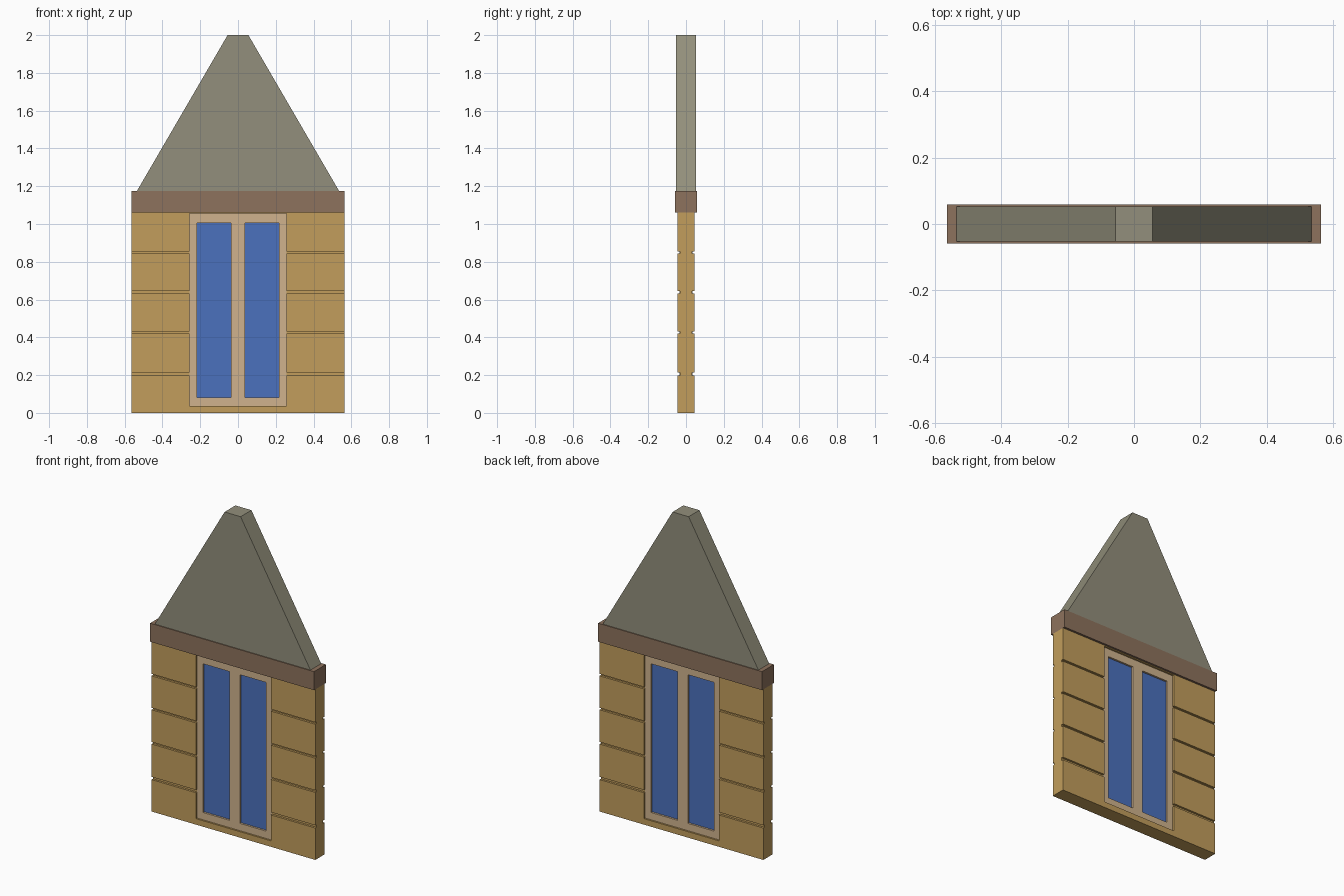
import bpy, bmesh

if "Cube" in bpy.data.objects:
    bpy.data.objects.remove(bpy.data.objects["Cube"])


def material(name, rgb):
    m = bpy.data.materials.new(name)
    m.diffuse_color = (*rgb, 1)
    m.use_nodes = True
    m.node_tree.nodes["Principled BSDF"].inputs["Base Color"].default_value = m.diffuse_color
    return m


def finish(name, bm, mat):
    bmesh.ops.recalc_face_normals(bm, faces=bm.faces)
    me = bpy.data.meshes.new(name)
    bm.to_mesh(me)
    bm.free()
    if mat:
        me.materials.append(mat)
    ob = bpy.data.objects.new(name, me)
    bpy.context.collection.objects.link(ob)
    return ob


def prism(name, profile, direction, mat):
    """Closed polygon extruded along a direction."""
    bm = bmesh.new()
    face = bm.faces.new([bm.verts.new(p) for p in profile])
    ext = bmesh.ops.extrude_face_region(bm, geom=[face])
    bmesh.ops.translate(bm, vec=direction,
                        verts=[v for v in ext["geom"] if isinstance(v, bmesh.types.BMVert)])
    return finish(name, bm, mat)


def box(name, x0, x1, half_y, z0, z1, mat):
    return prism(name, [(x0, -half_y, z0), (x1, -half_y, z0), (x1, -half_y, z1), (x0, -half_y, z1)],
                 (0, 2 * half_y, 0), mat)


wood = material("wall_wood", (0.54, 0.34, 0.107))
pale = material("frame_wood", (0.63, 0.45, 0.27))
brown = material("beam_wood", (0.27, 0.17, 0.11))
stone = material("roof_grey", (0.29, 0.275, 0.20))
blue = material("glass_blue", (0.07, 0.165, 0.51))

W, WALL_Y, GROOVE_Y, TOP = 0.563, 0.045, 0.032, 1.06

# Plank wall: grooved side profile run along x
side = [(WALL_Y, 0)]
for lo, hi in [(0.198, 0.215), (0.419, 0.432), (0.632, 0.644), (0.843, 0.855)]:
    side += [(WALL_Y, lo), (GROOVE_Y, lo), (GROOVE_Y, hi), (WALL_Y, hi)]
side.append((WALL_Y, TOP))
outline = side + [(-y, z) for y, z in reversed(side)]
wall = prism("plank_wall", [(-W, y, z) for y, z in outline], (2 * W, 0, 0), wood)

# Window opening
FX, FZ0, FZ1 = 0.257, 0.037, 1.055
cutter = box("opening_cutter", -FX, FX, 0.2, FZ0, FZ1, None)
cutter.hide_render = True
cutter.hide_viewport = True
cut = wall.modifiers.new("opening", "BOOLEAN")
cut.operation = "DIFFERENCE"
cut.solver = "EXACT"
cut.object = cutter

# Window frame: a grid of cells with the two pane cells left out
xs = [-FX, -0.217, -0.036, 0.036, 0.217, FX]
zs = [FZ0, 0.082, 1.006, FZ1]
bm = bmesh.new()
grid = [[bm.verts.new((x, -0.034, z)) for z in zs] for x in xs]
for i in range(5):
    for j in range(3):
        if j == 1 and i in (1, 3):
            continue
        bm.faces.new((grid[i][j], grid[i + 1][j], grid[i + 1][j + 1], grid[i][j + 1]))
ext = bmesh.ops.extrude_face_region(bm, geom=bm.faces[:])
bmesh.ops.translate(bm, vec=(0, 0.068, 0),
                    verts=[v for v in ext["geom"] if isinstance(v, bmesh.types.BMVert)])
bmesh.ops.recalc_face_normals(bm, faces=bm.faces)
bmesh.ops.dissolve_limit(bm, angle_limit=0.01, verts=bm.verts, edges=bm.edges)
finish("window_frame", bm, pale)

# Glass panes
for name, i in (("left_pane", 1), ("right_pane", 3)):
    box(name, xs[i], xs[i + 1], 0.022, zs[1], zs[2], blue)

# Beam over the wall
box("top_beam", -W, W, 0.0585, TOP, 1.175, brown)

# Tapered gable roof
prism("gable_roof", [(-0.535, -0.053, 1.175), (0.535, -0.053, 1.175),
                     (0.055, -0.053, 2.0), (-0.055, -0.053, 2.0)], (0, 0.106, 0), stone)
